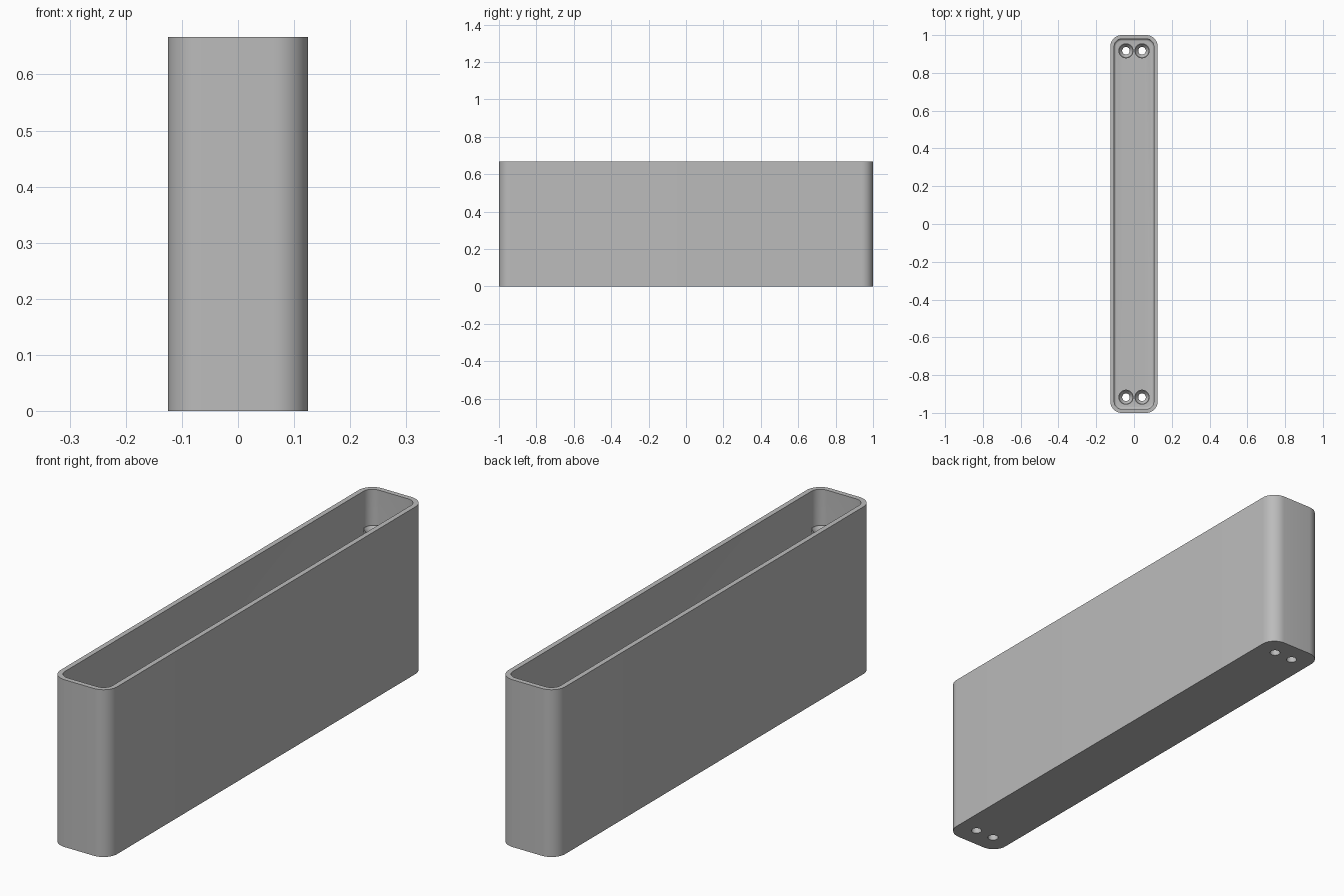
import bpy, bmesh, math

if "Cube" in bpy.data.objects:
    bpy.data.objects.remove(bpy.data.objects["Cube"], do_unlink=True)

HX, HY, H = 0.125, 1.0, 0.667      # half width, half length, height
R, WALL, FLOOR = 0.06, 0.02, 0.02  # corner radius, wall and floor thickness
FILLET = 0.012                     # inner floor fillet
HOLE, BOSS, BOSS_TOP = 0.02, 0.04, 0.54
HOLE_X, HOLE_Y = 0.0425, 0.917

grey = bpy.data.materials.new("light grey plastic")
grey.use_nodes = True
colour = (0.5, 0.5, 0.5, 1)
grey.diffuse_color = colour
grey.node_tree.nodes["Principled BSDF"].inputs["Base Color"].default_value = colour


def rounded_ring(bm, inset, z, steps=10):
    """Rounded rectangle of vertices, shrunk by inset."""
    r = R - inset
    verts = []
    for k, (sx, sy) in enumerate([(1, 1), (-1, 1), (-1, -1), (1, -1)]):
        for i in range(steps + 1):
            a = math.pi / 2 * (k + i / steps)
            verts.append(bm.verts.new((sx * (HX - R) + r * math.cos(a),
                                       sy * (HY - R) + r * math.sin(a), z)))
    return verts


def circle_ring(bm, x, y, r, z, n=32):
    return [bm.verts.new((x + r * math.cos(math.tau * i / n),
                          y + r * math.sin(math.tau * i / n), z)) for i in range(n)]


def bridge(bm, rings, closed=False):
    pairs = list(zip(rings, rings[1:]))
    if closed:
        pairs.append((rings[-1], rings[0]))
    for a, b in pairs:
        for i in range(len(a)):
            j = (i + 1) % len(a)
            bm.faces.new((a[i], a[j], b[j], b[i]))


def finish(bm, name):
    bmesh.ops.recalc_face_normals(bm, faces=bm.faces)
    mesh = bpy.data.meshes.new(name)
    bm.to_mesh(mesh)
    bm.free()
    mesh.materials.append(grey)
    obj = bpy.data.objects.new(name, mesh)
    bpy.context.collection.objects.link(obj)
    return obj


def activate(obj):
    bpy.ops.object.select_all(action="DESELECT")
    obj.select_set(True)
    bpy.context.view_layer.objects.active = obj


centres = [(sx * HOLE_X, sy * HOLE_Y) for sx in (-1, 1) for sy in (-1, 1)]

# Open tray: outer wall, rim, inner wall, floor fillet, floor
bm = bmesh.new()
rings = [rounded_ring(bm, 0, 0), rounded_ring(bm, 0, H), rounded_ring(bm, WALL, H)]
for i in range(6):
    a = math.pi / 2 * i / 5
    rings.append(rounded_ring(bm, WALL + FILLET * (1 - math.cos(a)),
                              FLOOR + FILLET * (1 - math.sin(a))))
bridge(bm, rings)
bm.faces.new(rings[0])
bm.faces.new(rings[-1])
tray = finish(bm, "tray")

# Screw holes through the floor
bm = bmesh.new()
for x, y in centres:
    ends = [circle_ring(bm, x, y, HOLE, z) for z in (-0.1, 0.1)]
    bridge(bm, ends)
    for end in ends:
        bm.faces.new(end)
cutter = finish(bm, "hole_cutter")
cutter.hide_render = True
cut = tray.modifiers.new("holes", "BOOLEAN")
cut.operation, cut.solver, cut.object = "DIFFERENCE", "EXACT", cutter
activate(tray)
bpy.ops.object.modifier_apply(modifier=cut.name)
bpy.data.objects.remove(cutter, do_unlink=True)
bpy.ops.object.shade_smooth_by_angle(angle=math.radians(35))

# Screw posts with countersunk tops
for x, y in centres:
    bm = bmesh.new()
    profile = [(HOLE, FLOOR / 2), (BOSS, FLOOR / 2), (BOSS, BOSS_TOP),
               (BOSS - 0.004, BOSS_TOP), (HOLE, BOSS_TOP - 0.02)]
    bridge(bm, [circle_ring(bm, x, y, r, z) for r, z in profile], closed=True)
    side = "left" if x > 0 else "right"
    end = "back" if y > 0 else "front"
    post = finish(bm, f"screw_post_{end}_{side}")
    activate(post)
    bpy.ops.object.shade_smooth_by_angle(angle=math.radians(35))
